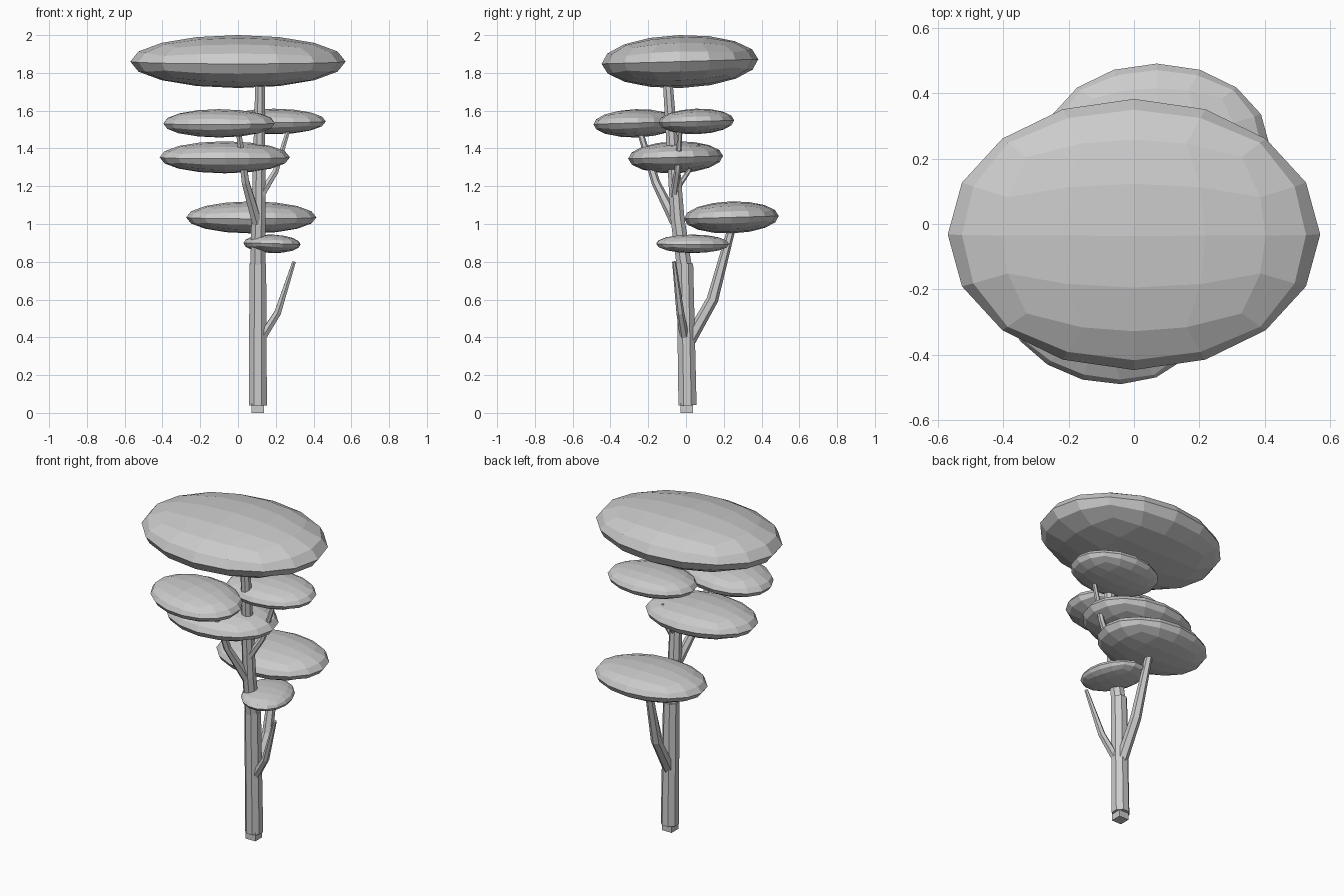
import bpy, bmesh, math
from mathutils import Vector, Matrix

if "Cube" in bpy.data.objects:
    bpy.data.objects.remove(bpy.data.objects["Cube"])


def finish(name, bm):
    bmesh.ops.recalc_face_normals(bm, faces=bm.faces)
    mesh = bpy.data.meshes.new(name)
    bm.to_mesh(mesh)
    bm.free()
    obj = bpy.data.objects.new(name, mesh)
    bpy.context.collection.objects.link(obj)
    return obj


def foliage(name, centre, half_length, turn=0.0):
    """Flattened quad sphere: a gridded cube pushed out to a sphere."""
    bm = bmesh.new()
    bmesh.ops.create_cube(bm, size=2)
    bmesh.ops.subdivide_edges(bm, edges=bm.edges[:], cuts=3, use_grid_fill=True)
    for v in bm.verts:
        v.co = Vector([math.tan(c * math.pi / 4) for c in v.co]).normalized()
    obj = finish(name, bm)
    obj.scale = (half_length, half_length * 0.728, half_length * 0.246)
    obj.rotation_euler = (math.radians(1.7), 0, math.radians(turn))
    obj.location = centre


def limb(name, points, sides):
    """Tapered faceted tube through (x, y, z, radius) points."""
    bm = bmesh.new()
    pos = [Vector(p[:3]) for p in points]
    rings = []
    for i, p in enumerate(points):
        d = (pos[min(i + 1, len(pos) - 1)] - pos[max(i - 1, 0)]).normalized()
        rot = Vector((0, 0, 1)).rotation_difference(d).to_matrix()
        ring = []
        for k in range(sides):
            a = 2 * math.pi * (k + 0.5) / sides
            r = p[3] / math.cos(math.pi / sides)
            ring.append(bm.verts.new(pos[i] + rot @ Vector((r * math.cos(a), r * math.sin(a), 0))))
        rings.append(ring)
    for lo, hi in zip(rings, rings[1:]):
        for k in range(sides):
            j = (k + 1) % sides
            bm.faces.new((lo[k], lo[j], hi[j], hi[k]))
    bm.faces.new(rings[0])
    bm.faces.new(rings[-1])
    finish(name, bm)


# Foliage pads, top to bottom
foliage("crown_foliage", (0, -0.032, 1.86), 0.57)
foliage("front_foliage", (-0.10, -0.262, 1.533), 0.305, -15)
foliage("right_foliage", (0.19, 0.055, 1.543), 0.275)
foliage("middle_foliage", (-0.07, -0.055, 1.353), 0.345)
foliage("back_foliage", (0.07, 0.24, 1.035), 0.345)
foliage("small_foliage", (0.18, 0.035, 0.895), 0.20, 107)

# Trunk: square foot, lower trunk and slimmer leaning upper trunk
limb("trunk_foot", [(0.105, 0.005, 0, 0.033), (0.105, 0.005, 0.05, 0.033)], 4)
limb("lower_trunk", [(0.105, 0.008, 0.04, 0.048), (0.105, -0.006, 0.79, 0.044)], 8)
limb("upper_trunk", [(0.105, -0.004, 0.74, 0.04), (0.108, -0.045, 1.03, 0.037),
                     (0.118, -0.10, 1.80, 0.025)], 8)

# Branches
limb("bare_branch", [(0.115, -0.005, 0.38, 0.022), (0.21, -0.03, 0.53, 0.018),
                     (0.297, -0.063, 0.80, 0.009)], 6)
limb("back_branch", [(0.105, 0.01, 0.37, 0.03), (0.105, 0.14, 0.60, 0.027),
                     (0.09, 0.245, 0.99, 0.018)], 6)
limb("front_branch", [(0.10, -0.055, 1.01, 0.026), (0.04, -0.16, 1.22, 0.020),
                      (0.0, -0.25, 1.51, 0.013)], 6)
limb("right_branch", [(0.12, -0.065, 1.15, 0.019), (0.20, -0.045, 1.28, 0.015),
                      (0.27, -0.03, 1.51, 0.010)], 6)
limb("twig", [(0.11, -0.06, 1.17, 0.014), (0.11, 0.015, 1.28, 0.010),
              (0.11, 0.07, 1.42, 0.006)], 6)
